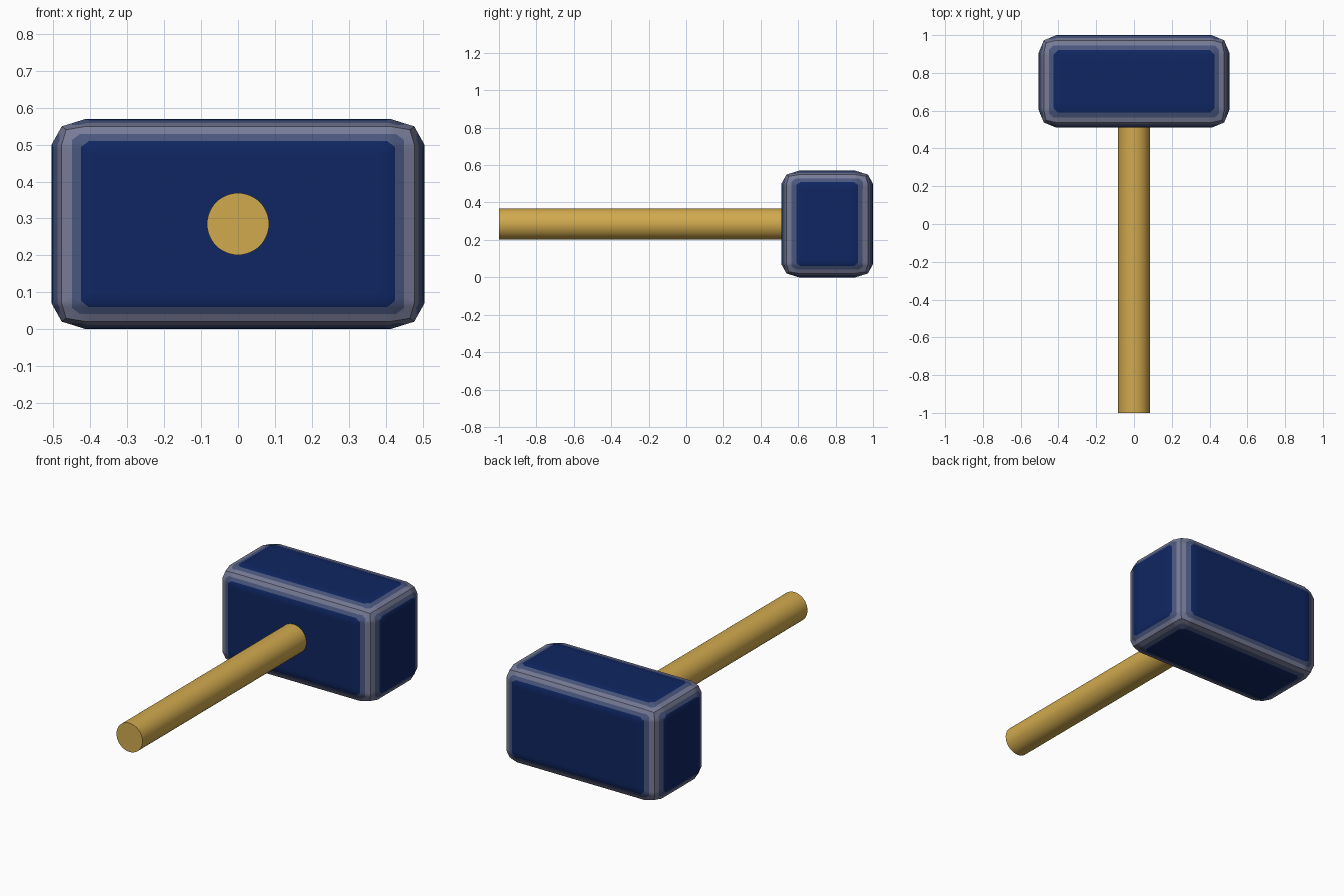
import bpy, bmesh
from mathutils import Vector

if "Cube" in bpy.data.objects:
    bpy.data.objects.remove(bpy.data.objects["Cube"])


def material(name, rgb):
    m = bpy.data.materials.new(name)
    m.diffuse_color = (*rgb, 1)
    m.use_nodes = True
    m.node_tree.nodes["Principled BSDF"].inputs["Base Color"].default_value = m.diffuse_color
    return m


blue = material("deep blue", (0.0048, 0.0194, 0.122))
mid = material("slate blue trim", (0.068, 0.094, 0.205))
light = material("worn grey edge", (0.185, 0.20, 0.31))
gold = material("golden handle", (0.64, 0.40, 0.076))


def smooth(ob):
    bpy.ops.object.select_all(action='DESELECT')
    ob.select_set(True)
    bpy.context.view_layer.objects.active = ob
    bpy.ops.object.shade_smooth_by_angle(angle=0.5236)


# Hammer head: rounded box, built taller and then squashed in z
ZS = 0.75
half = Vector((0.505, 0.245, 0.285 / ZS))
bm = bmesh.new()
bmesh.ops.create_cube(bm, size=2)
bmesh.ops.scale(bm, vec=half, verts=bm.verts)
bmesh.ops.bevel(bm, geom=bm.edges[:], offset=0.094, offset_type='OFFSET',
                segments=2, profile=0.5, affect='EDGES')

# Colour border distances from the box sides, and extra corner cut
BLUE, MID, CORNER = 0.080, 0.055, 0.022


def cut(point, normal):
    bmesh.ops.bisect_plane(bm, geom=bm.verts[:] + bm.edges[:] + bm.faces[:],
                           plane_co=point, plane_no=normal, dist=1e-5)


for d in (BLUE, MID):
    for a in range(3):
        b = (a + 1) % 3
        for s in (-1, 1):
            p, n = Vector(), Vector()
            p[a], n[a] = s * (half[a] - d), s
            cut(p, n)
            # diagonal cuts round off the panel corners
            for t in (-1, 1):
                p, n = Vector(), Vector()
                p[a], p[b] = s * (half[a] - d - CORNER / 2), t * (half[b] - d - CORNER / 2)
                n[a], n[b] = s, t
                cut(p, n)

# Panels blue, then two trim bands towards every edge
for f in bm.faces:
    c = f.calc_center_median()
    e = sorted(half[i] - abs(c[i]) for i in range(3))
    f.material_index = 2
    for i, d in enumerate((BLUE, MID)):
        if e[1] > d and e[1] + e[2] > 2 * d + CORNER:
            f.material_index = i
            break

bmesh.ops.scale(bm, vec=(1, 1, ZS), verts=bm.verts)
bmesh.ops.translate(bm, vec=(0, 0.755, 0.285), verts=bm.verts)
bmesh.ops.recalc_face_normals(bm, faces=bm.faces)
me = bpy.data.meshes.new("hammer_head")
bm.to_mesh(me)
bm.free()
for m in (blue, mid, light):
    me.materials.append(m)
head = bpy.data.objects.new("hammer_head", me)
bpy.context.collection.objects.link(head)
smooth(head)

# Handle: plain round bar running into the head
bpy.ops.mesh.primitive_cylinder_add(vertices=48, radius=0.084, depth=1.54,
                                    location=(0, -0.23, 0.285), rotation=(1.570796, 0, 0))
handle = bpy.context.object
handle.name = "handle"
handle.data.materials.append(gold)
smooth(handle)
